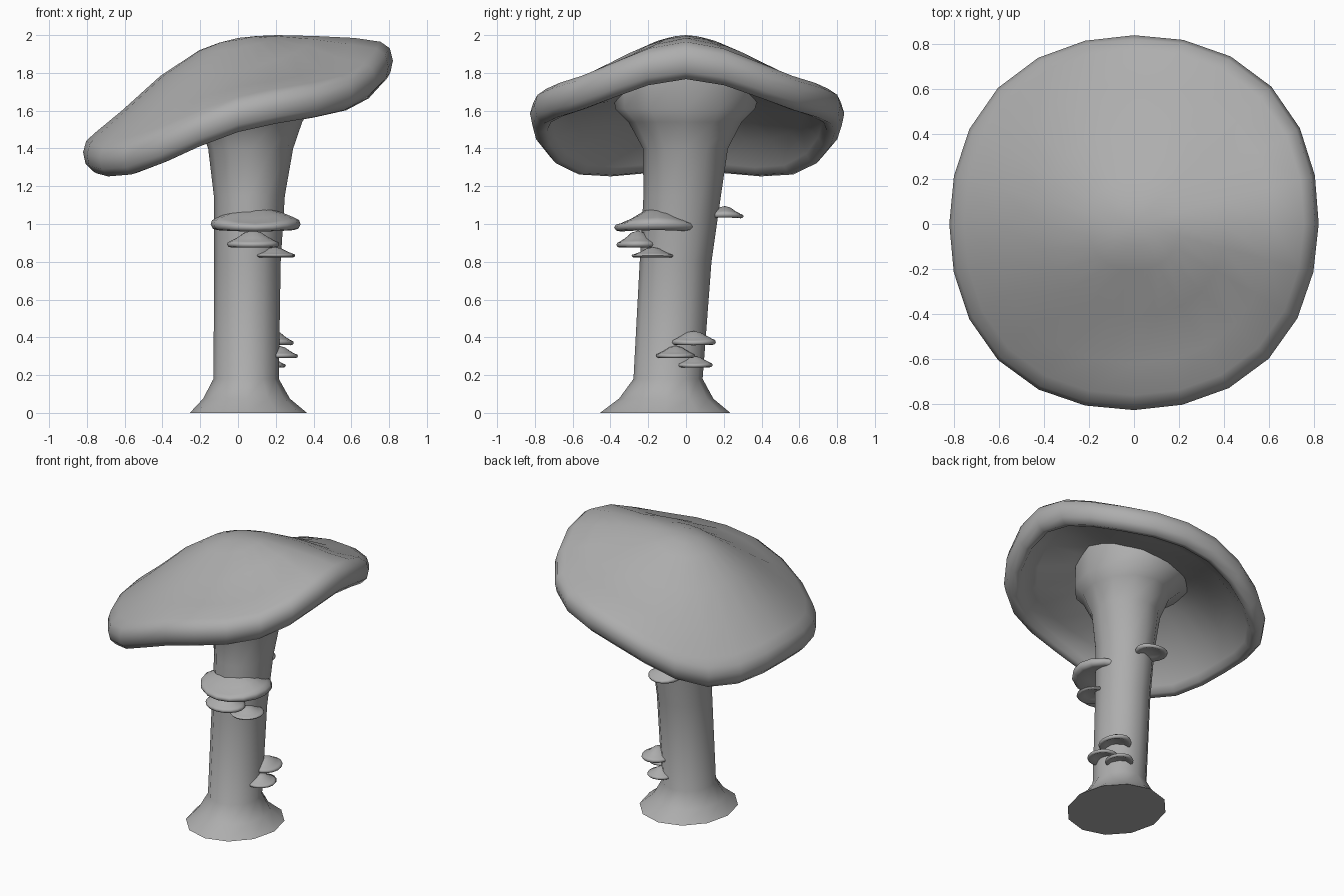
import bpy, math

if "Cube" in bpy.data.objects:
    bpy.data.objects.remove(bpy.data.objects["Cube"], do_unlink=True)

grey = bpy.data.materials.new("mushroom_grey")
grey.use_nodes = True
colour = (0.42, 0.42, 0.42, 1)
grey.diffuse_color = colour
grey.node_tree.nodes["Principled BSDF"].inputs["Base Color"].default_value = colour


def loft(name, rings, angle=60):
    """Skin closed rings of equal size; one-point rings close an end."""
    verts, faces, starts = [], [], []
    for ring in rings:
        starts.append(len(verts))
        verts += ring
    for i in range(len(rings) - 1):
        a, b = starts[i], starts[i + 1]
        na, nb = len(rings[i]), len(rings[i + 1])
        n = max(na, nb)
        for j in range(n):
            k = (j + 1) % n
            quad = [a + j % na, a + k % na, b + k % nb, b + j % nb]
            faces.append(list(dict.fromkeys(quad)))
    mesh = bpy.data.meshes.new(name)
    mesh.from_pydata(verts, [], faces)
    mesh.materials.append(grey)
    obj = bpy.data.objects.new(name, mesh)
    bpy.context.collection.objects.link(obj)
    bpy.ops.object.select_all(action="DESELECT")
    obj.select_set(True)
    bpy.context.view_layer.objects.active = obj
    bpy.ops.object.shade_smooth_by_angle(angle=math.radians(angle))


def around(n):
    return [2 * math.pi * j / n for j in range(n)]


def spread(values, t):
    """Smooth periodic curve through heights given every 45 degrees, mirrored in y."""
    u = math.acos(max(-1, min(1, math.cos(t)))) / (math.pi / 4)
    i = min(int(u), 3)
    f = u - i
    p = [values[4 - abs(4 - abs(k))] for k in range(i - 1, i + 3)]
    return p[1] + 0.5 * f * (p[2] - p[0] + f * (2 * p[0] - 5 * p[1] + 4 * p[2] - p[3]
                             + f * (3 * (p[1] - p[2]) + p[3] - p[0])))


# Cap: dome sloping to -x with a raised fold along +x
TOP = [
    (0.12, (1.995, 1.99, 1.975, 1.965, 1.96)),
    (0.25, (2.0, 1.97, 1.93, 1.915, 1.92)),
    (0.50, (1.995, 1.905, 1.81, 1.77, 1.785)),
    (0.75, (1.985, 1.815, 1.725, 1.60, 1.60)),
    (0.92, (1.965, 1.785, 1.675, 1.465, 1.485)),
    (0.98, (1.93, 1.755, 1.64, 1.415, 1.44)),
]
RIM = (1.865, 1.70, 1.585, 1.36, 1.38)
SIDES = 24


def cap_ring(s, values, drop=0.0):
    ring = []
    for t in around(SIDES):
        r = s * (0.84 - 0.014 * math.cos(4 * t) - 0.006 * math.cos(2 * t)
                 + 0.006 * math.sin(t) + 0.004 * math.sin(2 * t))
        ring.append((r * math.cos(t), r * math.sin(t), spread(values, t) - drop))
    return ring


cap = [[(0, 0, 1.985)]]
cap += [cap_ring(s, v) for s, v in TOP]
cap += [cap_ring(1.0, RIM), cap_ring(0.985, RIM, 0.06), cap_ring(0.94, RIM, 0.098),
        cap_ring(0.89, RIM, 0.09), cap_ring(0.86, RIM, 0.05)]
cap += [cap_ring(s, v, d) for (s, v), d in zip(TOP[3:0:-1], (0.15, 0.19, 0.22))]
cap.append([(0, 0, 1.75)])
loft("cap", cap[::-1])

# Stem: leaning, flared at the foot and under the cap (z, x, y, x radius, y radius)
STEM = [
    (0.0, 0.055, -0.11, 0.31, 0.345),
    (0.075, 0.045, -0.105, 0.23, 0.25),
    (0.18, 0.043, -0.095, 0.173, 0.183),
    (0.8, 0.05, -0.055, 0.176, 0.19),
    (1.15, 0.06, -0.02, 0.188, 0.205),
    (1.4, 0.067, -0.003, 0.225, 0.225),
    (1.54, 0.065, -0.005, 0.275, 0.3),
    (1.61, 0.05, -0.005, 0.335, 0.37),
]
stem = [[(0.055, -0.11, 0)]]
for z, x, y, rx, ry in STEM:
    stem.append([(x + rx * math.cos(t), y + ry * math.sin(t), z) for t in around(12)])
stem.append([(0.02 + 0.36 * math.cos(t), 0.38 * math.sin(t), spread(TOP[2][1], t) - 0.15)
             for t in around(12)])
loft("stem", stem)

# Shelf fungi: domed brackets with rounded lips, ridged across the facing direction
# (radius, height along the facing direction, height across it)
SHELF = [(0.3, 0.88, 0.96), (0.6, 0.55, 0.8), (0.85, 0.35, 0.6), (0.97, 0.28, 0.48),
         (1.0, 0.16, 0.3), (0.95, 0.04, 0.12), (0.85, 0.0, 0.06), (0.55, 0.22, 0.2)]


def shelf(name, x, y, z, rx, ry, h, facing, ridge):
    rings = [[(x, y, z + h)]]
    for s, along, across in SHELF:
        ring = []
        for t in around(16):
            k = along + (across - along) * ridge * math.sin(t - facing) ** 2
            ring.append((x + rx * s * math.cos(t), y + ry * s * math.sin(t), z + h * k))
        rings.append(ring)
    rings.append([(x, y, z + h * 0.35)])
    loft(name, rings[::-1])


FRONT = -math.pi / 2
shelf("front_shelf_large", 0.093, -0.152, 0.96, 0.238, 0.228, 0.125, FRONT, 1.0)
shelf("front_shelf_middle", 0.08, -0.255, 0.875, 0.138, 0.113, 0.09, FRONT, 0.2)
shelf("front_shelf_small", 0.195, -0.175, 0.822, 0.108, 0.113, 0.055, FRONT, 0.2)
shelf("back_shelf", 0.025, 0.205, 1.03, 0.11, 0.1, 0.065, -FRONT, 1.0)
shelf("side_shelf_top", 0.195, 0.04, 0.358, 0.1, 0.118, 0.075, 0, 0.4)
shelf("side_shelf_middle", 0.218, -0.055, 0.29, 0.1, 0.103, 0.065, 0, 0.2)
shelf("side_shelf_low", 0.163, 0.045, 0.24, 0.09, 0.096, 0.06, 0, 0.4)
